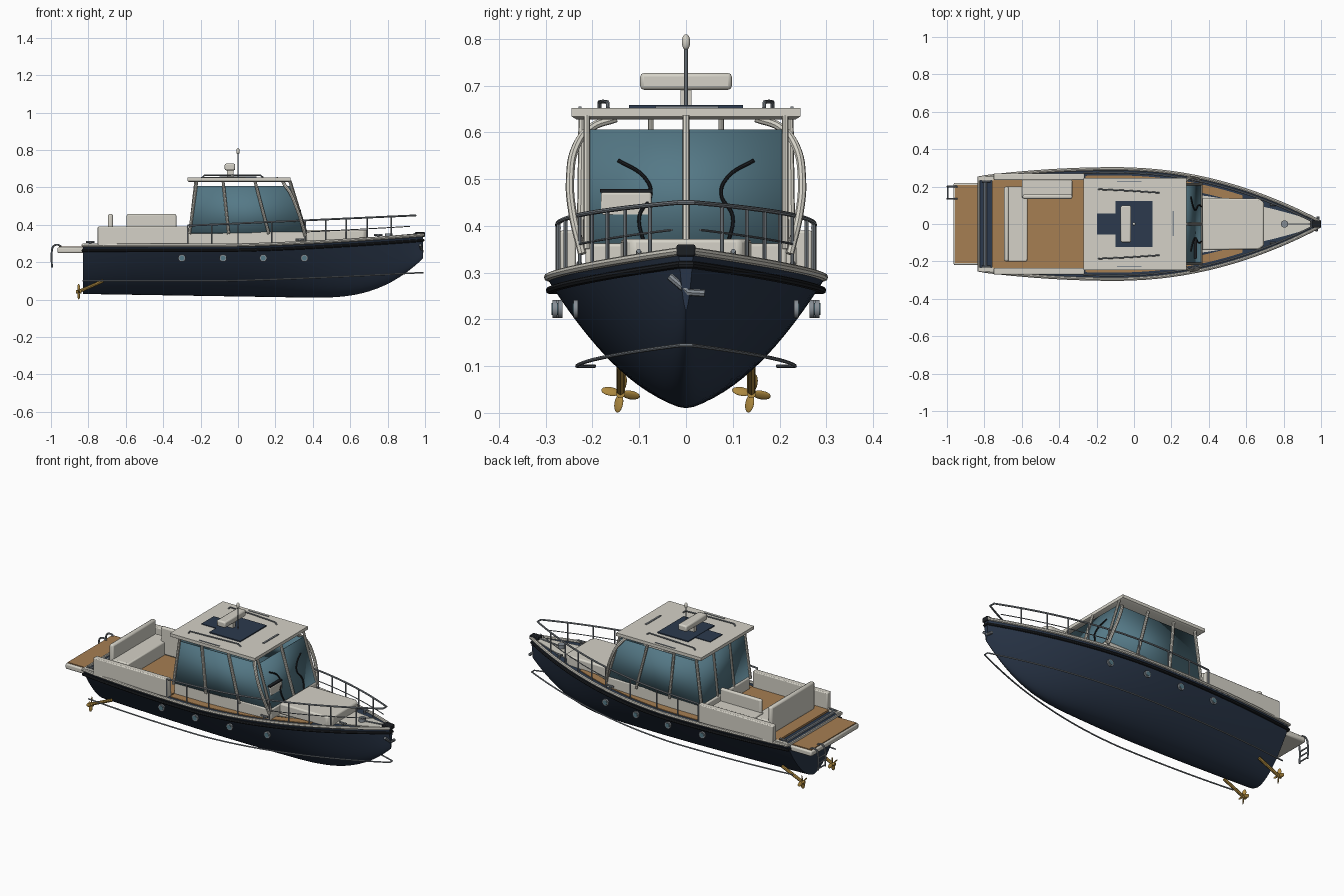
import bpy, bmesh, math
from mathutils import Matrix, Vector

if "Cube" in bpy.data.objects:
    bpy.data.objects.remove(bpy.data.objects["Cube"])

def material(name, r, g, b):
    m = bpy.data.materials.new(name)
    m.diffuse_color = (r, g, b, 1)
    m.use_nodes = True
    m.node_tree.nodes["Principled BSDF"].inputs["Base Color"].default_value = m.diffuse_color
    return m

NAVY = material("navy hull", .022, .036, .065)
PANEL = material("deck navy", .025, .042, .075)
CREAM = material("cream", .66, .64, .57)
TEAK = material("teak", .38, .21, .085)
GLASS = material("teal glass", .09, .19, .24)
STEEL = material("steel", .24, .27, .30)
BRASS = material("bronze", .42, .25, .05)
BLACK = material("black rubber", .012, .014, .017)

# ---------- hull shape as functions of x ----------
def w(x):  # half width at the deck edge
    if x < -.1:
        return .295 - .047 * ((-.1 - x) / .73) ** 2
    return .295 * (1 - ((x + .1) / 1.1) ** 2) + .01 * max(0, x)
def sheer(x):
    return .284 + .056 * max(0, (x + .1) / 1.1) ** 1.5
def keel(x):
    return .01 + (.22 * ((x - .4) / .6) ** 2.7 if x > .4 else .02 * (.4 - x) / 1.23)
def span(a, b, n):
    return [a + (b - a) * i / n for i in range(n + 1)]

# ---------- helpers ----------
def finish(name, bm, mat, bevel=0):
    bmesh.ops.recalc_face_normals(bm, faces=bm.faces)
    me = bpy.data.meshes.new(name)
    bm.to_mesh(me)
    bm.free()
    me.materials.append(mat)
    ob = bpy.data.objects.new(name, me)
    bpy.context.collection.objects.link(ob)
    if bevel:
        m = ob.modifiers.new("bevel", 'BEVEL')
        m.width, m.segments = bevel, 2
    return ob

def loft(name, rows, mat, closed=False, caps=False, bevel=0):
    bm = bmesh.new()
    vs = [[bm.verts.new(p) for p in r] for r in rows]
    n = len(rows[0])
    for a, b in zip(vs, vs[1:]):
        for j in range(n if closed else n - 1):
            k = (j + 1) % n
            bm.faces.new((a[j], a[k], b[k], b[j]))
    if caps:
        bm.faces.new(vs[0])
        bm.faces.new(vs[-1][::-1])
    return finish(name, bm, mat, bevel)

def box(name, x, y, z, mat, bevel=0):
    rows = [[(x[0], y[0], h), (x[1], y[0], h), (x[1], y[1], h), (x[0], y[1], h)] for h in z]
    return loft(name, rows, mat, True, True, bevel)

def ribbon(name, xs, inner, outer, lift, mat):  # plate lying on the deck
    rows = [[(x, inner(x), sheer(x)), (x, outer(x), sheer(x)),
             (x, outer(x), sheer(x) + lift), (x, inner(x), sheer(x) + lift)] for x in xs]
    return loft(name, rows, mat, True, True)

def tube(name, pts, r, mat, smooth=False, cyclic=False, res=2):
    cu = bpy.data.curves.new(name, 'CURVE')
    cu.dimensions = '3D'
    cu.bevel_depth, cu.bevel_resolution, cu.use_fill_caps = r, res, True
    sp = cu.splines.new('BEZIER' if smooth else 'POLY')
    if smooth:
        sp.bezier_points.add(len(pts) - 1)
        for b, p in zip(sp.bezier_points, pts):
            b.co = p
            b.handle_left_type = b.handle_right_type = 'AUTO'
        sp.resolution_u = 6
    else:
        sp.points.add(len(pts) - 1)
        for b, p in zip(sp.points, pts):
            b.co = (*p, 1)
    sp.use_cyclic_u = cyclic
    cu.materials.append(mat)
    ob = bpy.data.objects.new(name, cu)
    bpy.context.collection.objects.link(ob)
    bpy.ops.object.select_all(action='DESELECT')
    bpy.context.view_layer.objects.active = ob
    ob.select_set(True)
    bpy.ops.object.convert(target='MESH')
    return ob

def balls(name, mats, mat):
    bm = bmesh.new()
    for m in mats:
        bmesh.ops.create_uvsphere(bm, u_segments=16, v_segments=10, radius=1, matrix=m)
    return finish(name, bm, mat)

def both(xs, y, z):  # path up the port side and back down starboard
    return [(x, y(x), z(x)) for x in xs] + [(x, -y(x), z(x)) for x in reversed(xs)]

# ---------- hull, deck and rails ----------
xs = span(-.83, .99, 44)
cols = span(-1, 1, 28)
loft("hull", [[(x, w(x) * a, keel(x) + (sheer(x) - keel(x)) * abs(a) ** 1.75) for a in cols]
              for x in xs], NAVY, caps=True)
ribbon("deck", xs, lambda x: -w(x), w, .003, PANEL)
tube("toe_rail", both(xs, w, lambda x: sheer(x) + .006), .009, CREAM, cyclic=True)
tube("rub_rail", both(xs, lambda x: w(x) - .003, lambda x: sheer(x) - .022), .008, BLACK, cyclic=True)
tube("spray_rail", both(xs, lambda x: .79 * w(x),
     lambda x: .1 + .045 * max(0, (x + .1) / 1.1) ** 1.3), .004, STEEL)

# ---------- deck coverings ----------
ribbon("foredeck", span(.35, .95, 12), lambda x: -.62 * w(x), lambda x: .62 * w(x), .007, CREAM)
for s in (1, -1):
    ribbon("side_deck", span(-.26, .58, 16), lambda x: s * min(.215, w(x) - .08),
           lambda x: s * (w(x) - .035), .007, TEAK)
box("cockpit_floor", (-.76, -.26), (-.24, .24), (.28, .298), TEAK)
loft("sun_pad", [[(.365, -.14, h), (.67, -.135, h), (.695, -.115, h), (.695, .115, h),
                  (.67, .135, h), (.365, .14, h)] for h in (.31, .372)], CREAM, True, True, .008)

# ---------- cockpit ----------
for s in (1, -1):
    box("coaming", (-.75, -.265), sorted((s * .235, s * .27)), (.285, .39), CREAM, .005)
    box("stern_quarter", (-.83, -.75), sorted((s * .232, s * .25)), (.28, .3), CREAM)
box("aft_bench", (-.69, -.57), (-.2, .2), (.295, .375), CREAM, .006)
box("aft_backrest", (-.695, -.668), (-.2, .2), (.3, .458), CREAM, .01)
box("side_bench", (-.6, -.33), (.14, .236), (.295, .385), CREAM, .006)
box("side_backrest", (-.595, -.33), (.135, .158), (.3, .458), CREAM, .008)
tube("stern_roller", [(-.795, -.23, .292), (-.795, .23, .292)], .009, STEEL)

# ---------- swim platform and ladder ----------
box("swim_platform", (-.965, -.82), (-.22, .22), (.248, .28), CREAM, .008)
box("platform_teak", (-.957, -.83), (-.208, .208), (.278, .285), TEAK)
for y in (.135, .2):
    tube("ladder_rail", [(-.945, y, .283), (-.965, y, .293), (-.987, y, .285), (-.995, y, .26),
                         (-.995, y, .172)], .005, STEEL, True)
for z in (.18, .21, .24):
    tube("ladder_rung", [(-.995, .135, z), (-.995, .2, z)], .004, STEEL)

# ---------- cabin ----------
box("cabin_base", (-.265, .365), (-.215, .215), (.28, .362), CREAM, .006)
glass = loft("cabin_glass", [[(-.255, -.222, .355), (.36, -.208, .355), (.36, .208, .355), (-.255, .222, .355)],
                             [(-.225, -.215, .606), (.28, -.208, .606), (.28, .208, .606), (-.225, .215, .606)]],
             GLASS, True)
glass.modifiers.new("thickness", 'SOLIDIFY').thickness = .006
loft("roof", [[(-.262, -.235, .628), (.268, -.235, .628), (.268, .235, .628), (-.262, .235, .628)],
              [(-.27, -.245, .634), (.28, -.245, .634), (.28, .245, .634), (-.27, .245, .634)],
              [(-.27, -.245, .652), (.28, -.245, .652), (.28, .245, .652), (-.27, .245, .652)]],
     CREAM, True, True)
for s in (1, -1):
    for x0, x1 in ((-.26, -.22), (-.05, -.08), (.165, .09)):
        tube("side_pillar", [(x0, s * .226, .35), (x1, s * .222, .635)], .008, CREAM)
    tube("front_arch", [(.36, s * .222, .34), (.335, s * .243, .43), (.31, s * .248, .5),
                        (.28, s * .235, .57), (.25, s * .2, .612), (.24, s * .15, .63)], .009, CREAM, True)
    tube("windscreen_edge", [(.362, s * .212, .35), (.275, s * .212, .635)], .007, CREAM)
    tube("wiper", [(.366, s * .09, .362), (.346, s * .1, .42), (.328, s * .075, .47),
                   (.318, s * .09, .505), (.304, s * .145, .54)], .004, BLACK, True)
    tube("back_pillar", [(-.26, s * .075, .35), (-.228, s * .075, .63)], .006, CREAM)
tube("windscreen_post", [(.364, 0, .355), (.278, 0, .635)], .008, CREAM)
box("helm_console", (.2, .338), (-.182, -.074), (.35, .472), CREAM, .005)
box("dash_top", (.2, .338), (-.184, -.072), (.471, .479), BLACK)

# ---------- roof equipment ----------
box("solar_panel", (-.1, .1), (-.122, .122), (.65, .658), PANEL)
box("roof_hatch", (-.197, -.1), (-.057, .057), (.65, .656), PANEL)
box("radar_pedestal", (-.06, -.025), (-.012, .012), (.65, .695), CREAM)
box("radar_scanner", (-.071, -.015), (-.098, .098), (.691, .727), CREAM, .008)
tube("mast", [(0, 0, .65), (0, 0, .79)], .004, STEEL)
balls("mast_light", [Matrix.Translation((0, 0, .793)) @ Matrix.Diagonal((.009, .009, .017, 1))], CREAM)
box("roof_light_bar", (.205, .215), (-.065, .07), (.65, .656), STEEL)
for s in (1, -1):
    tube("roof_grab_rail", [(-.19, s * .185, .652), (-.18, s * .185, .665), (-.03, s * .178, .666),
                            (.12, s * .168, .665), (.135, s * .167, .652)], .004, STEEL)
    box("roof_slot", (-.09, .04), sorted((s * .224, s * .23)), (.65, .655), STEEL)

# ---------- guard rail ----------
def rail_y(x):
    return max(w(x) - .02, .012)
def rail_z(x):
    return .395 + .055 * (x + .27) / 1.22
tube("guard_rail", both(span(-.27, .95, 30), rail_y, rail_z), .005, STEEL)
for s in (1, -1):
    tube("guard_wire", [(x, s * rail_y(x), (rail_z(x) + sheer(x)) / 2) for x in span(.36, .92, 12)],
         .0025, STEEL)
    for x in (-.27, -.14, 0, .18, .36, .47, .58, .69, .82):
        tube("stanchion", [(x, s * rail_y(x), sheer(x)), (x, s * rail_y(x), rail_z(x))], .004, STEEL)
    # portholes and cleats
    for x in (-.3, -.08, .135, .355):
        y = .955 * w(x)
        tube("porthole_rim", [(x, s * (y - .006), .222), (x, s * (y + .004), .222)], .02, STEEL, res=5)
        tube("porthole_glass", [(x, s * y, .222), (x, s * (y + .006), .222)], .013, GLASS, res=5)
    for x in (-.79, .33, .75):
        y, z = s * (w(x) - .025), sheer(x) + .024
        tube("cleat", [(x - .022, y, z), (x + .022, y, z)], .005, STEEL)
        tube("cleat_foot", [(x, y, z - .025), (x, y, z)], .006, STEEL)

# ---------- bow gear ----------
tube("windlass", [(.805, 0, .325), (.805, 0, .352)], .02, STEEL, res=5)
tube("anchor_chain", [(.81, 0, .337), (.96, 0, .35)], .004, STEEL)
box("bow_roller", (.945, 1.0), (-.02, .02), (.335, .36), BLACK, .004)
tube("anchor_shank", [(.975, -.035, .292), (.985, .005, .258), (.985, .04, .256)], .008, STEEL)

# ---------- propellers ----------
for s in (1, -1):
    hub = Vector((-.852, s * .14, .042))
    tube("propeller_shaft", [(-.72, s * .14, .1), hub], .009, BRASS)
    tube("propeller_hub", [hub + Vector((-.014, 0, 0)), hub + Vector((.014, 0, 0))], .01, BRASS, res=4)
    balls("propeller_blades", [Matrix.Translation(hub) @ Matrix.Rotation(math.radians(a), 4, 'X')
          @ Matrix.Translation((0, 0, .022)) @ Matrix.Rotation(.6, 4, 'Z')
          @ Matrix.Diagonal((.004, .011, .02, 1)) for a in (80, 170, 260, 350)], BRASS)

# ---------- smooth shading with sharp edges kept ----------
bpy.ops.object.select_all(action='SELECT')
bpy.context.view_layer.objects.active = glass
bpy.ops.object.shade_smooth_by_angle(angle=math.radians(35))
